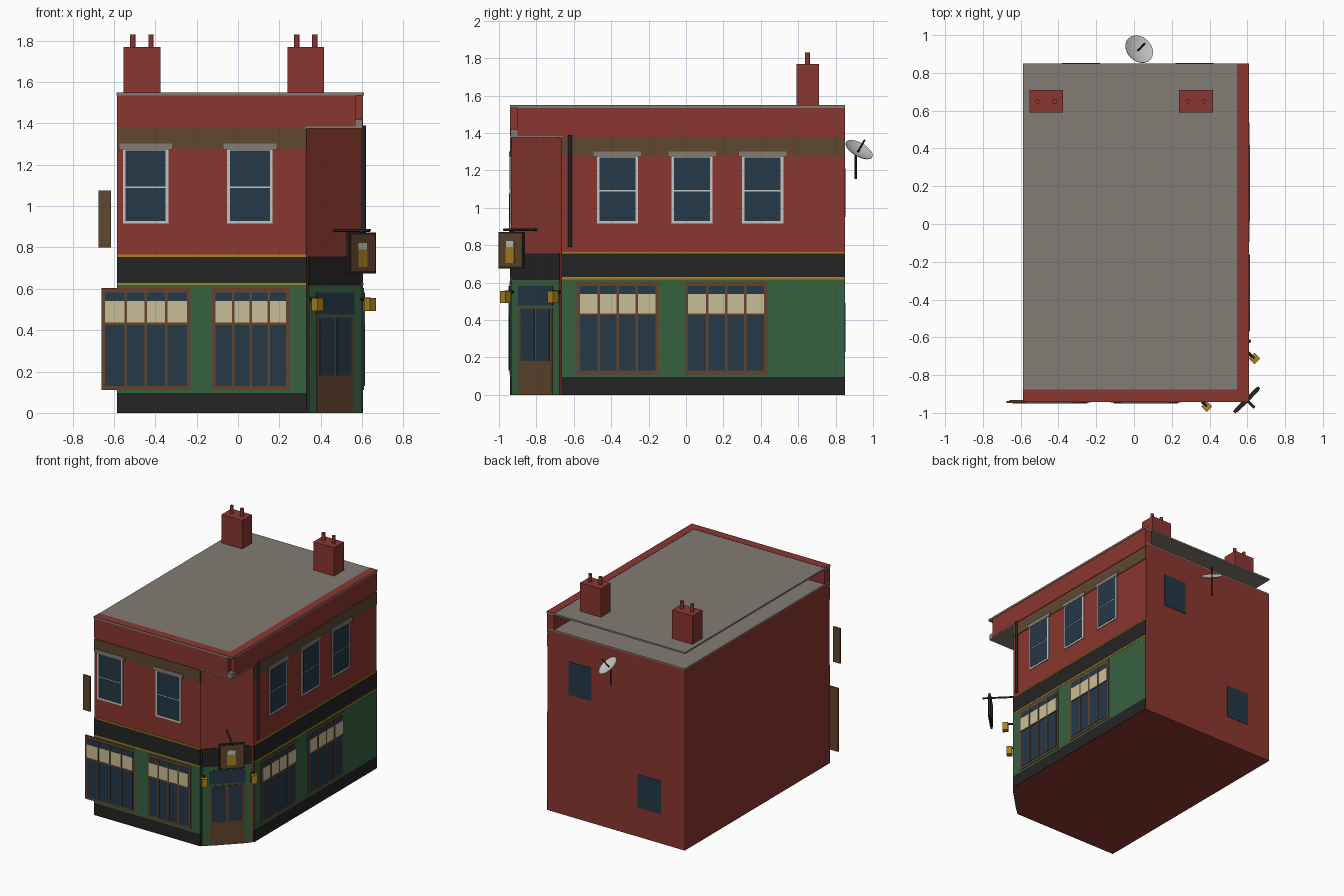
import bpy, bmesh, math
from mathutils import Vector, Matrix

if "Cube" in bpy.data.objects:
    bpy.data.objects.remove(bpy.data.objects["Cube"])


def lin(c):
    c /= 255
    return c / 12.92 if c <= 0.04045 else ((c + 0.055) / 1.055) ** 2.4


def mat(name, r, g, b):
    m = bpy.data.materials.new(name)
    m.diffuse_color = (lin(r), lin(g), lin(b), 1)
    m.use_nodes = True
    m.node_tree.nodes["Principled BSDF"].inputs["Base Color"].default_value = m.diffuse_color
    return m


RED = mat("red brick", 138, 55, 48)
GREEN = mat("green paint", 55, 97, 64)
BLACK = mat("black paint", 36, 36, 37)
WOOD = mat("brown wood", 98, 68, 47)
BAND = mat("brown band", 94, 71, 48)
GLASS = mat("dark glass", 37, 56, 71)
CREAM = mat("cream blind", 201, 190, 151)
GOLD = mat("gold", 172, 130, 32)
GREY = mat("grey stone", 130, 124, 116)
WHITE = mat("pale white", 196, 196, 194)


def finish(name, bm, m):
    bmesh.ops.recalc_face_normals(bm, faces=bm.faces)
    me = bpy.data.meshes.new(name)
    bm.to_mesh(me)
    bm.free()
    me.materials.append(m)
    ob = bpy.data.objects.new(name, me)
    bpy.context.collection.objects.link(ob)
    return ob


def box(name, x, y, z, m, frame=Matrix()):
    bm = bmesh.new()
    bmesh.ops.create_cube(bm, size=1)
    for v in bm.verts:
        p = [a[0] + (c + 0.5) * (a[1] - a[0]) for a, c in zip((x, y, z), v.co)]
        v.co = frame @ Vector(p)
    return finish(name, bm, m)


def prism(name, pts, z0, z1, m):
    bm = bmesh.new()
    f = bm.faces.new([bm.verts.new((x, y, z0)) for x, y in pts])
    r = bmesh.ops.extrude_face_region(bm, geom=[f])
    for v in r["geom"]:
        if isinstance(v, bmesh.types.BMVert):
            v.co.z = z1
    return finish(name, bm, m)


def rod(name, a, b, r, m, n=12):
    a, b = Vector(a), Vector(b)
    bm = bmesh.new()
    q = (b - a).to_track_quat('Z', 'Y').to_matrix().to_4x4()
    bmesh.ops.create_cone(bm, cap_ends=True, segments=n, radius1=r, radius2=r,
                          depth=(b - a).length,
                          matrix=Matrix.Translation((a + b) / 2) @ q)
    return finish(name, bm, m)


def wall(origin, u, n):
    """Frame with u along the wall, second axis outward, z up."""
    return Matrix(((u[0], n[0], 0, origin[0]), (u[1], n[1], 0, origin[1]),
                   (0, 0, 1, 0), (0, 0, 0, 1)))


S = math.sqrt(0.5)
FRONT = wall((0, -0.935), (1, 0), (0, -1))
RIGHT = wall((0.6, 0), (0, 1), (1, 0))
BACK = wall((0, 0.85), (1, 0), (0, 1))
DOOR = wall((0.465, -0.8), (S, S), (S, -S))


def plate(name, f, u0, u1, z0, z1, m, d=0.005, d0=-0.003):
    return box(name, (u0, u1), (d0, d), (z0, z1), m, f)


# Main building with the cut corner
prism("building", [(-0.585, -0.935), (0.33, -0.935), (0.6, -0.665), (0.6, 0.85), (-0.585, 0.85)],
      0, 1.41, RED)
prism("corner_soffit", [(0.325, -0.937), (0.603, -0.937), (0.603, -0.66)], 1.375, 1.41, GREY)

# Lower roof, parapets and roof plate
box("lower_roof", (-0.585, 0.603), (-0.937, 0.85), (1.41, 1.42), GREY)
box("front_parapet", (-0.585, 0.57), (-0.94, -0.875), (1.385, 1.536), RED)
box("right_parapet", (0.545, 0.605), (-0.9, 0.85), (1.385, 1.536), RED)
box("roof_plate", (-0.587, 0.609), (-0.942, 0.85), (1.535, 1.548), GREY)
box("front_parapet_top", (-0.587, 0.609), (-0.942, -0.875), (1.547, 1.55), RED)
box("right_parapet_top", (0.545, 0.609), (-0.876, 0.85), (1.547, 1.55), RED)

# Painted bands on the two street walls
for side, f, u0, u1 in (("front", FRONT, -0.585, 0.332), ("right", RIGHT, -0.663, 0.85)):
    plate(side + "_plinth", f, u0, u1, 0, 0.095, BLACK)
    plate(side + "_shopfront", f, u0, u1, 0.095, 0.62, GREEN)
    plate(side + "_fascia", f, u0, u1, 0.628, 0.757, BLACK)
    plate(side + "_lower_gold_trim", f, u0, u1, 0.618, 0.629, GOLD, 0.007)
    plate(side + "_upper_gold_trim", f, u0, u1, 0.755, 0.765, GOLD, 0.007)
    plate(side + "_brown_band", f, u0, u1, 1.278, 1.375, BAND)


# Shop windows: frame, glass, four blinds and mullions
def shop_window(name, f, u0, u1):
    plate(name + "_frame", f, u0, u1, 0.11, 0.605, WOOD, 0.009)
    a, b = u0 + 0.017, u1 - 0.017
    plate(name + "_glass", f, a, b, 0.13, 0.583, GLASS, 0.011, 0.004)
    plate(name + "_blind", f, a, b, 0.435, 0.54, CREAM, 0.013, 0.005)
    plate(name + "_rail", f, a, b, 0.426, 0.436, WOOD, 0.015, 0.004)
    for i in (1, 2, 3):
        c = a + (b - a) * i / 4
        plate(name + "_mullion", f, c - 0.006, c + 0.006, 0.13, 0.583, WOOD, 0.015, 0.004)


shop_window("front_shop_window_a", FRONT, -0.66, -0.23)
shop_window("front_shop_window_b", FRONT, -0.125, 0.25)
shop_window("right_shop_window_a", RIGHT, -0.585, -0.145)
shop_window("right_shop_window_b", RIGHT, -0.005, 0.435)


# Upper sash windows with lintels
def sash_window(name, f, c):
    plate(name + "_frame", f, c - 0.11, c + 0.11, 0.915, 1.275, WHITE, 0.007)
    for z0, z1 in ((0.929, 1.087), (1.094, 1.268)):
        plate(name + "_pane", f, c - 0.096, c + 0.096, z0, z1, GLASS, 0.009, 0.003)
    plate(name + "_lintel", f, c - 0.127, c + 0.127, 1.272, 1.302, GREY, 0.012)


for i, (f, c) in enumerate(((FRONT, -0.447), (FRONT, 0.058), (RIGHT, -0.367),
                            (RIGHT, 0.033), (RIGHT, 0.41))):
    sash_window("sash_window_%d" % (i + 1), f, c)

# Plain back windows
plate("back_upper_window", BACK, 0.22, 0.42, 0.95, 1.21, GLASS, 0.003)
plate("back_lower_window", BACK, -0.38, -0.18, 0.23, 0.49, GLASS, 0.003)

# Corner entrance
plate("entrance_surround", DOOR, -0.178, 0.178, 0, 0.615, GREEN)
plate("entrance_fascia", DOOR, -0.178, 0.178, 0.615, 0.757, BLACK)
plate("door", DOOR, -0.127, 0.127, 0, 0.465, WOOD, 0.008)
plate("transom_window", DOOR, -0.13, 0.13, 0.477, 0.583, GLASS, 0.008)
for s in (-1, 1):
    u = sorted((s * 0.008, s * 0.108))
    plate("door_pane", DOOR, u[0], u[1], 0.182, 0.458, GLASS, 0.011, 0.004)

# Corner hanging sign, with the same picture on both faces
rod("sign_bracket", DOOR @ Vector((0, 0, 0.883)), DOOR @ Vector((0, 0.245, 0.883)), 0.007, BLACK)
box("sign_hanger", (-0.006, 0.006), (0.18, 0.192), (0.86, 0.885), BLACK, DOOR)
box("sign_frame", (-0.093, 0.093), (0.178, 0.194), (0.675, 0.872), BLACK, DOOR)
box("sign_panel", (-0.083, 0.083), (0.175, 0.197), (0.685, 0.862), WOOD, DOOR)
box("sign_mug", (-0.036, 0.03), (0.173, 0.199), (0.706, 0.79), GOLD, DOOR)
box("sign_foam", (-0.032, 0.026), (0.173, 0.199), (0.79, 0.822), WHITE, DOOR)

# Gold wall lamps either side of the entrance
for x, y, wx, wy in ((0.385, -0.966, 0.35, -0.925), (0.638, -0.712, 0.595, -0.675)):
    bm = bmesh.new()
    t = Matrix.Translation((x, y, 0.524)) @ Matrix.Rotation(math.pi / 4, 4, 'Z')
    bmesh.ops.create_cube(bm, size=1, matrix=t @ Matrix.Diagonal((0.042, 0.042, 0.064, 1)))
    finish("wall_lamp", bm, GOLD)
    rod("lamp_bracket", (wx, wy, 0.55), (x, y, 0.55), 0.009, BLACK, 8)

# Left side board and drain pipe
plate("side_board", FRONT, -0.675, -0.615, 0.8, 1.075, BAND, 0.012, 0.002)
rod("drain_pipe", (0.609, -0.62, 0.79), (0.609, -0.62, 1.39), 0.01, BLACK)

# Chimneys with two pots each
for c in (-0.465, 0.328):
    box("chimney", (c - 0.089, c + 0.089), (0.59, 0.71), (1.54, 1.77), RED)
    for s in (-1, 1):
        rod("chimney_pot", (c + s * 0.044, 0.65, 1.76), (c + s * 0.044, 0.65, 1.83), 0.013, RED)

# Satellite dish on its pole
n = Vector((0.44, 0.45, 0.78)).normalized()
c = Vector((0.027, 0.925, 1.31))
bm = bmesh.new()
prof = [(0, -0.018), (0.03, -0.0155), (0.058, -0.009), (0.081, 0),
        (0.081, 0.003), (0.058, -0.005), (0.03, -0.0115), (0, -0.014)]
vs = [bm.verts.new((r, 0, z)) for r, z in prof]
es = [bm.edges.new(p) for p in zip(vs, vs[1:])]
bmesh.ops.spin(bm, geom=vs + es, cent=(0, 0, 0), axis=(0, 0, 1), angle=math.tau, steps=24)
bmesh.ops.remove_doubles(bm, verts=bm.verts, dist=0.0005)
bm.transform(Matrix.Translation(c) @ n.to_track_quat('Z', 'Y').to_matrix().to_4x4())
dish = finish("satellite_dish", bm, WHITE)
bpy.context.view_layer.objects.active = dish
dish.select_set(True)
bpy.ops.object.shade_smooth_by_angle(angle=math.radians(40))
rod("dish_arm", c - n * 0.016, c + n * 0.068, 0.005, BLACK, 8)
rod("dish_pole", (0.016, 0.907, 1.155), (0.016, 0.907, 1.295), 0.006, BLACK, 8)
